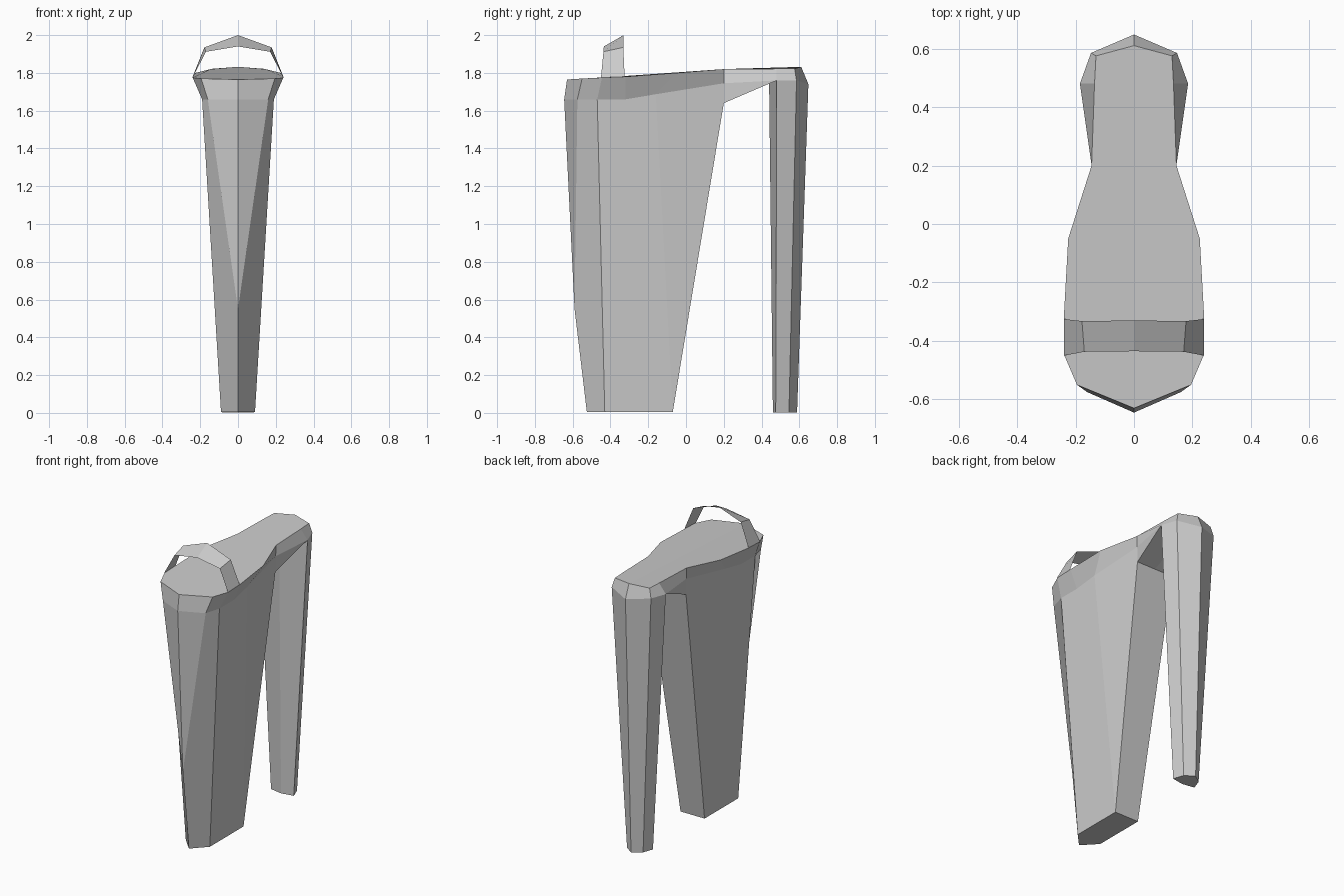
import bpy, bmesh

if "Cube" in bpy.data.objects:
    bpy.data.objects.remove(bpy.data.objects["Cube"])


def mirrored_part(name, verts, faces):
    """Build the +x half from points and faces, then mirror and weld it."""
    mesh = bpy.data.meshes.new(name)
    bm = bmesh.new()
    vs = [bm.verts.new(v) for v in verts]
    for f in faces:
        bm.faces.new([vs[i] for i in f])
    geom = bm.verts[:] + bm.edges[:] + bm.faces[:]
    copy = bmesh.ops.duplicate(bm, geom=geom)["geom"]
    for v in copy:
        if isinstance(v, bmesh.types.BMVert):
            v.co.x = -v.co.x
    bmesh.ops.remove_doubles(bm, verts=bm.verts[:], dist=0.0005)
    bmesh.ops.recalc_face_normals(bm, faces=bm.faces[:])
    bm.to_mesh(mesh)
    bm.free()
    obj = bpy.data.objects.new(name, mesh)
    bpy.context.collection.objects.link(obj)
    return obj


def strip(a, b, n):
    """Quads joining two rows of n points starting at indices a and b."""
    return [(a + i, a + i + 1, b + i + 1, b + i) for i in range(n - 1)]


# Outline of the top plate and of the bevel below it, front to back
top = [(0, -.63, 1.765), (.195, -.55, 1.77), (.24, -.445, 1.775),
       (.24, -.32, 1.78), (.225, -.05, 1.80), (.145, .2, 1.82),
       (.135, .48, 1.822), (.13, .575, 1.822), (0, .61, 1.832)]
low = [(0, -.645, 1.66), (.16, -.575, 1.66), (.19, -.47, 1.66),
       (.19, -.32, 1.66), (.182, -.16, 1.687), (.142, .2, 1.745),
       (.185, .48, 1.76), (.147, .585, 1.76), (0, .648, 1.74)]
n = len(top)

# Top plate with bevelled rim
mirrored_part("top_plate", top + low, strip(0, n, n) + [tuple(range(n))])

# Wide front leg with a pointed front edge
front = low[:6] + [(.14, .2, 1.64), (0, .2, 1.64),
                   (0, -.59, .55), (0, -.525, .005), (.09, -.43, .005),
                   (.09, -.07, .005), (0, -.07, .005)]
mirrored_part("front_leg", front, [
    (0, 1, 8), (1, 2, 10, 9, 8), (2, 3, 4, 11, 10),
    (4, 5, 6, 11), (6, 7, 12, 11), (9, 10, 11, 12)])

# Sloping underside between the legs
front_mid = (0, .44, 1.75)
mirrored_part("bridge_underside",
              [low[5], low[6], (.14, .2, 1.64), (0, .2, 1.64), front_mid],
              [(0, 1, 2), (2, 1, 4, 3)])

# Slim six-sided rear leg
rear = [front_mid] + low[6:9] + [(0, .46, .003), (.085, .475, .003),
                                 (.06, .545, .003), (0, .588, .003)]
mirrored_part("rear_leg", rear, strip(0, 4, 4) + [(4, 5, 6, 7)])

# Thin hoop over the front
hoop = [(.24, -.45, 1.775), (.17, -.437, 1.912), (0, -.435, 1.94),
        (.24, -.325, 1.78), (.178, -.332, 1.935), (0, -.33, 2.0)]
mirrored_part("hoop", hoop, strip(0, 3, 3))
